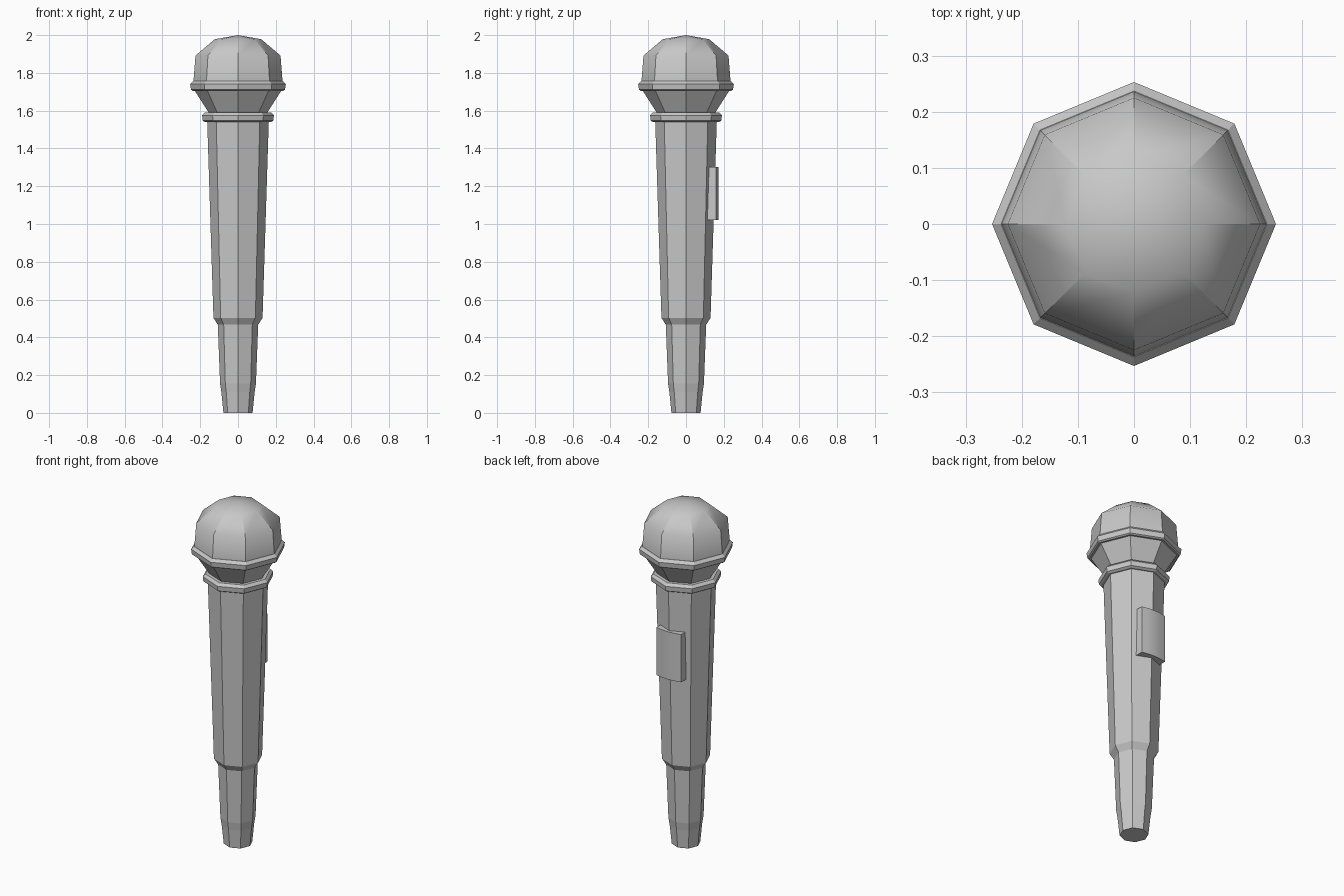
import bpy, bmesh
from math import sin, cos, pi, radians

cube = bpy.data.objects.get("Cube")
if cube:
    bpy.data.objects.remove(cube, do_unlink=True)

SIDES = 8

grey = bpy.data.materials.new("grey")
grey.use_nodes = True
grey.diffuse_color = (0.58, 0.58, 0.58, 1)
grey.node_tree.nodes["Principled BSDF"].inputs["Base Color"].default_value = grey.diffuse_color


def finish(name, bm):
    bmesh.ops.recalc_face_normals(bm, faces=bm.faces)
    mesh = bpy.data.meshes.new(name)
    bm.to_mesh(mesh)
    bm.free()
    mesh.materials.append(grey)
    obj = bpy.data.objects.new(name, mesh)
    bpy.context.collection.objects.link(obj)
    return obj


def turned(name, profile, apex=None):
    """Eight-sided turned part from (radius, height) pairs, bottom to top.
    With an apex it becomes a dome, smooth up each panel and sharp between panels."""
    bm = bmesh.new()
    rings = [[bm.verts.new((r * cos(2 * pi * i / SIDES), r * sin(2 * pi * i / SIDES), z))
              for i in range(SIDES)] for r, z in profile]
    for low, high in zip(rings, rings[1:]):
        for i in range(SIDES):
            j = (i + 1) % SIDES
            bm.faces.new((low[i], low[j], high[j], high[i]))
    bm.faces.new(rings[0])
    if apex:
        tip = bm.verts.new((0, 0, apex))
        for i in range(SIDES):
            bm.faces.new((rings[-1][i], rings[-1][(i + 1) % SIDES], tip))
        for face in bm.faces:
            face.smooth = True
        for edge in bm.edges:
            rib = edge.verts[0].co.z != edge.verts[1].co.z and tip not in edge.verts
            base = all(v in rings[0] for v in edge.verts)
            edge.smooth = not (rib or base)
    else:
        bm.faces.new(rings[-1])
    return finish(name, bm)


# Cable end
turned("plug_tip", [(0.077, 0), (0.088, 0.11)])
turned("plug_band", [(0.088, 0.11), (0.095, 0.155)])
turned("plug_sleeve", [(0.095, 0.155), (0.107, 0.467)])

# Handle with a chamfered lower end
turned("handle", [(0.107, 0.467), (0.13, 0.503), (0.163, 1.545)])

# Collar, neck and head ring
turned("collar", [(0.175, 1.54), (0.187, 1.547), (0.19, 1.575), (0.175, 1.59)])
turned("neck", [(0.152, 1.585), (0.232, 1.71)])
turned("head_ring", [(0.24, 1.705), (0.249, 1.711), (0.253, 1.74), (0.237, 1.756)])

# Domed grille
turned("grille", [(0.236, 1.755), (0.225, 1.892), (0.123, 1.978)], apex=2.0)

# Switch plate on the back, with a gently bowed outer face
half = [(0.08, 0.10), (0.08, 0.16), (0.04, 0.168)]
outline = half + [(0, 0.171)] + [(-x, y) for x, y in reversed(half)]
bm = bmesh.new()
face = bm.faces.new([bm.verts.new((x, y, 1.022)) for x, y in outline])
top = bmesh.ops.extrude_face_region(bm, geom=[face])
bmesh.ops.translate(bm, vec=(0, 0, 0.28),
                    verts=[g for g in top["geom"] if isinstance(g, bmesh.types.BMVert)])
plate = finish("switch_plate", bm)
plate.select_set(True)
bpy.context.view_layer.objects.active = plate
bpy.ops.object.shade_smooth_by_angle(angle=radians(30))
